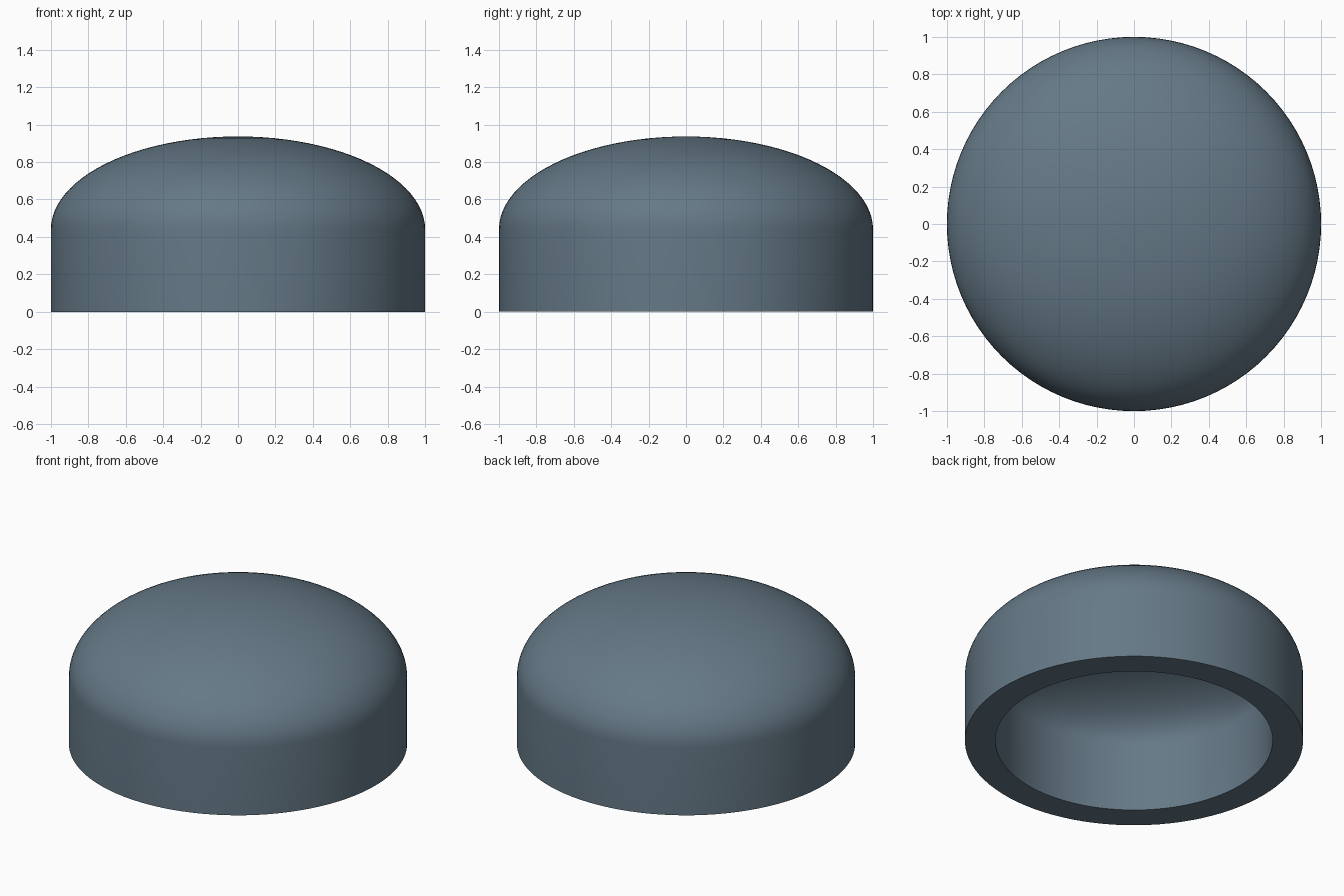
import bpy, bmesh
from math import cos, sin, pi, radians

if "Cube" in bpy.data.objects:
    bpy.data.objects.remove(bpy.data.objects["Cube"])

SEGMENTS = 96
RINGS = 24
WALL_TOP = 0.44   # height where the straight wall meets the dome


def dome_profile(radius, rise):
    """Straight wall from the floor, then a quarter ellipse up to the axis."""
    pts = [(radius, 0.0)]
    for i in range(RINGS + 1):
        a = pi / 2 * i / RINGS
        pts.append((radius * cos(a) if i < RINGS else 0.0, WALL_TOP + rise * sin(a)))
    return pts


# Closed shell: inside from the apex down, across the rim, outside up to the apex
profile = dome_profile(0.82, 0.34)[::-1] + dome_profile(1.0, 0.497)

bm = bmesh.new()
verts = [bm.verts.new((r, 0, z)) for r, z in profile]
edges = [bm.edges.new(pair) for pair in zip(verts, verts[1:])]
bmesh.ops.spin(bm, geom=verts + edges, cent=(0, 0, 0), axis=(0, 0, 1),
               angle=2 * pi, steps=SEGMENTS, use_merge=True)
bmesh.ops.remove_doubles(bm, verts=bm.verts, dist=1e-5)
bmesh.ops.recalc_face_normals(bm, faces=bm.faces)

mesh = bpy.data.meshes.new("domed_cap")
bm.to_mesh(mesh)
bm.free()

# Hollow domed cap
cap = bpy.data.objects.new("domed_cap", mesh)
bpy.context.collection.objects.link(cap)
bpy.context.view_layer.objects.active = cap
cap.select_set(True)
bpy.ops.object.shade_smooth_by_angle(angle=radians(30))

# Slate blue-grey finish
mat = bpy.data.materials.new("slate")
mat.diffuse_color = (0.13, 0.19, 0.24, 1)
mat.use_nodes = True
mat.node_tree.nodes["Principled BSDF"].inputs["Base Color"].default_value = mat.diffuse_color
mesh.materials.append(mat)
